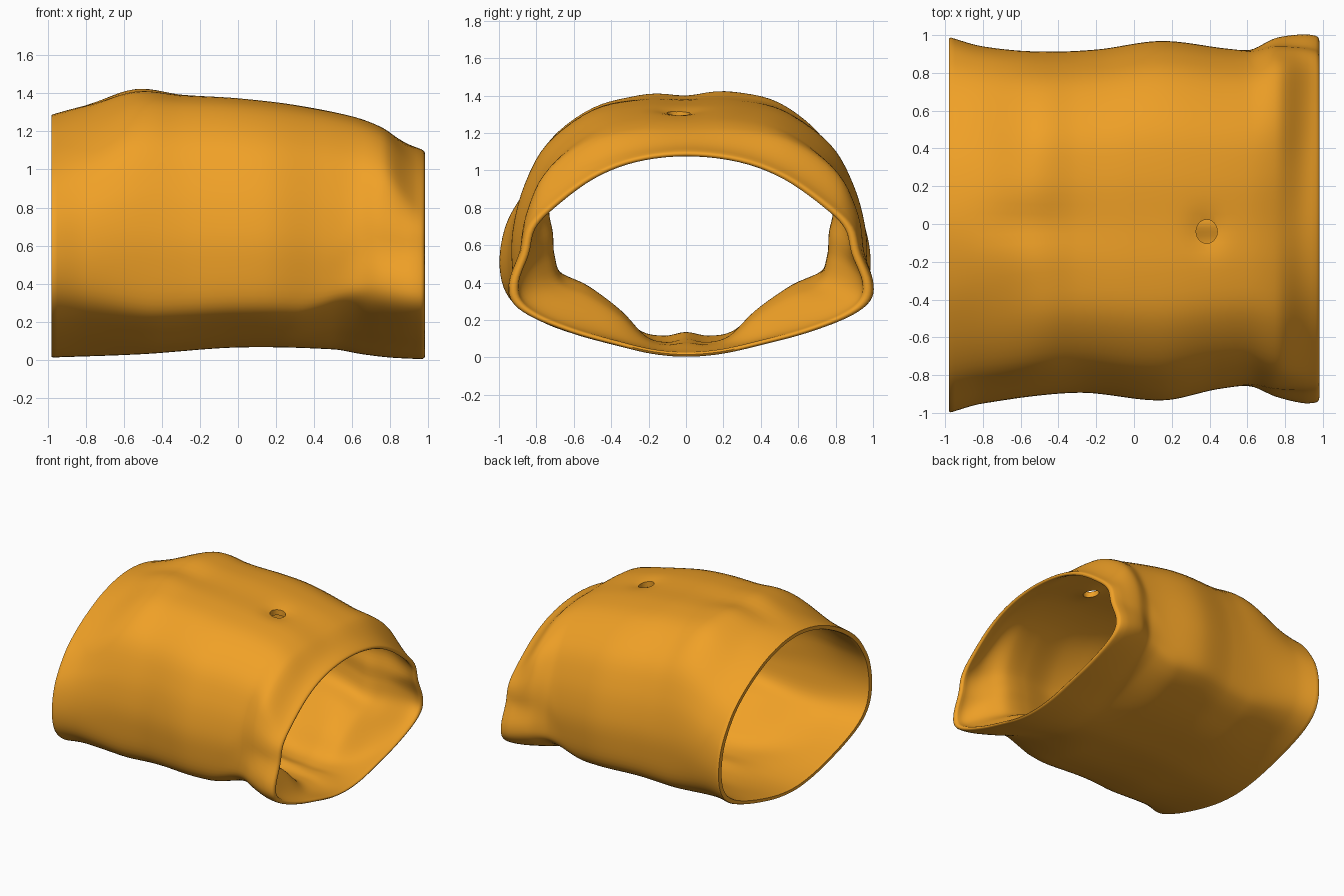
import bpy, math
from mathutils import Vector

if "Cube" in bpy.data.objects:
    bpy.data.objects.remove(bpy.data.objects["Cube"])

# Half cross-sections (y, z normalised), from bottom centre round to top centre
LEFT = [(0, 0), (.22, .015), (.45, .055), (.68, .11), (.86, .175), (.965, .26), (1, .38),
        (.975, .52), (.905, .635), (.78, .755), (.57, .87), (.31, .96), (0, 1)]
MID = [(0, 0), (.22, .01), (.45, .03), (.66, .065), (.86, .115), (.965, .185), (1, .33),
       (.995, .48), (.93, .66), (.80, .83), (.55, .96), (.28, 1.0), (0, 1)]
CUFF = [(0, 0), (.2, .015), (.42, .06), (.65, .115), (.87, .19), (.985, .265), (1, .36),
        (.94, .5), (.9, .63), (.78, .74), (.55, .885), (.3, .97), (0, 1)]
INNER = [(0, .045), (.12, .03), (.25, .05), (.4, .15), (.6, .25), (.77, .31), (.82, .41),
         (.83, .5), (.85, .62), (.75, .77), (.58, .89), (.32, .955), (0, .965)]

# Extents along the length
TOP = [(-.98, 1.29), (-.8, 1.35), (-.55, 1.425), (-.3, 1.39), (0, 1.37), (.3, 1.335),
       (.6, 1.275), (.75, 1.22), (.88, 1.14), (.98, 1.10)]
BOT = [(-.98, .012), (-.5, .03), (0, .065), (.5, .055), (.65, .03), (.8, .012), (.98, .003)]
YPOS = [(-.98, .99), (-.8, .94), (-.5, .91), (-.2, .92), (.15, .965), (.6, .92),
        (.75, .98), (.9, 1.0), (.98, .99)]
YNEG = [(-.98, 1.0), (-.8, .95), (-.3, .89), (.15, .93), (.45, .87), (.62, .86),
        (.75, .91), (.9, .945), (.98, .94)]


def smooth(a, b, x):
    t = min(1, max(0, (x - a) / (b - a)))
    return t * t * (3 - 2 * t)


def table(tab, x):
    """Smooth cubic interpolation of an (x, value) table."""
    x = min(max(x, tab[0][0]), tab[-1][0])
    i = next(k for k in range(len(tab) - 1) if x <= tab[k + 1][0])

    def slope(k):
        a, b = tab[max(k - 1, 0)], tab[min(k + 1, len(tab) - 1)]
        return (b[1] - a[1]) / (b[0] - a[0])
    (x0, v0), (x1, v1) = tab[i], tab[i + 1]
    h = x1 - x0
    t = (x - x0) / h
    return ((2*t**3 - 3*t*t + 1) * v0 + (t**3 - 2*t*t + t) * h * slope(i)
            + (3*t*t - 2*t**3) * v1 + (t**3 - t*t) * h * slope(i + 1))


def full_loop(half, per=5):
    """Mirror a half section and round it with a closed Catmull-Rom curve."""
    pts = [Vector(p) for p in half] + [Vector((-y, z)) for y, z in half[-2:0:-1]]
    n, out = len(pts), []
    for i in range(n):
        a, b, c, d = (pts[(i + k) % n] for k in (-1, 0, 1, 2))
        for j in range(per):
            t = j / per
            out.append(.5 * (2*b + (c - a)*t + (2*a - 5*b + 4*c - d)*t*t
                             + (3*b - a - 3*c + d)*t**3))
    return out


L, M, C, I = (full_loop(s) for s in (LEFT, MID, CUFF, INNER))
N = len(M)
NAVEL = (.385, -.04)


def ring(x, wall, at=None):
    """One loop of the shell: wall 0 = outside, 1 = inside."""
    top, bot = table(TOP, x), table(BOT, x)
    yp, yn = table(YPOS, x), table(YNEG, x)
    thick = smooth(-.95, .2, x) * (1 - smooth(.66, .98, x))
    row = []
    for k in range(N):
        p = M[k].lerp(L[k], 1 - smooth(-.98, -.4, x))
        # diagonal hip crease where the body meets the flared cuff
        start = min(.76, .2 + .72 * M[k].y)
        p = p.lerp(C[k], smooth(start, min(.97, start + .38), x))
        inside = Vector((p.x * .95, .45 + (p.y - .45) * .95)).lerp(I[k], thick)
        p = p.lerp(inside, wall)
        y = p.x * (yp if p.x > 0 else yn)
        z = bot + p.y * (top - bot)
        if p.y > .6:
            # dimple round the navel, rib notch, lower shoulder on the front side
            d2 = (x - NAVEL[0])**2 + (y - NAVEL[1])**2
            z -= .025 * math.exp(-d2 / .009)
            rib = math.exp(-((x + .6) / .25)**2)
            z -= rib * (.025 * math.exp(-(y / .12)**2) + .035 * math.exp(-((y + .45) / .3)**2))
        if wall == 1 and p.y < .45:      # soft folds inside the lower wall
            z += .012 * thick * math.sin(9 * x + 7 * abs(y))
        row.append((x if at is None else at, y, z))
    return row


# Torso shell: outside, rounded rim, inside, rounded rim, closed into a loop
S = 90
xs = [-.97 + 1.93 * i / S for i in range(S + 1)]
rows = [ring(x, 0) for x in xs]
rows += [ring(.97, w, a) for w, a in ((.06, .97), (.25, .978), (.5, .981), (.75, .978), (.94, .97))]
rows += [ring(x, 1) for x in reversed(xs)]
rows += [ring(-.97, .9, -.98), ring(-.97, .1, -.98)]
R = len(rows)
faces = [(r*N + k, ((r + 1) % R)*N + k, ((r + 1) % R)*N + (k + 1) % N, r*N + (k + 1) % N)
         for r in range(R) for k in range(N)]
mesh = bpy.data.meshes.new("torso_shell")
mesh.from_pydata([v for row in rows for v in row], [], faces)
mesh.update()
torso = bpy.data.objects.new("torso_shell", mesh)
bpy.context.collection.objects.link(torso)
bpy.context.view_layer.objects.active = torso
torso.select_set(True)
bpy.ops.object.mode_set(mode='EDIT')
bpy.ops.mesh.select_all(action='SELECT')
bpy.ops.mesh.normals_make_consistent(inside=False)
bpy.ops.object.mode_set(mode='OBJECT')

mat = bpy.data.materials.new("orange")
mat.diffuse_color = (.87, .355, .02, 1)
mat.use_nodes = True
mat.node_tree.nodes["Principled BSDF"].inputs["Base Color"].default_value = mat.diffuse_color
mesh.materials.append(mat)

# Navel hole
bpy.ops.mesh.primitive_cylinder_add(vertices=40, radius=.056, depth=.8,
                                    location=(*NAVEL, 1.3))
cutter = bpy.context.object
cutter.name = "navel_cutter"
cutter.scale.y = 1.12
cutter.hide_render = True
cut = torso.modifiers.new("navel_hole", 'BOOLEAN')
cut.object = cutter
cut.operation = 'DIFFERENCE'
cut.solver = 'EXACT'
bpy.ops.object.select_all(action='DESELECT')
bpy.context.view_layer.objects.active = torso
torso.select_set(True)
bpy.ops.object.modifier_apply(modifier=cut.name)
bpy.data.objects.remove(cutter)
bpy.ops.object.shade_smooth_by_angle(angle=math.radians(50))
